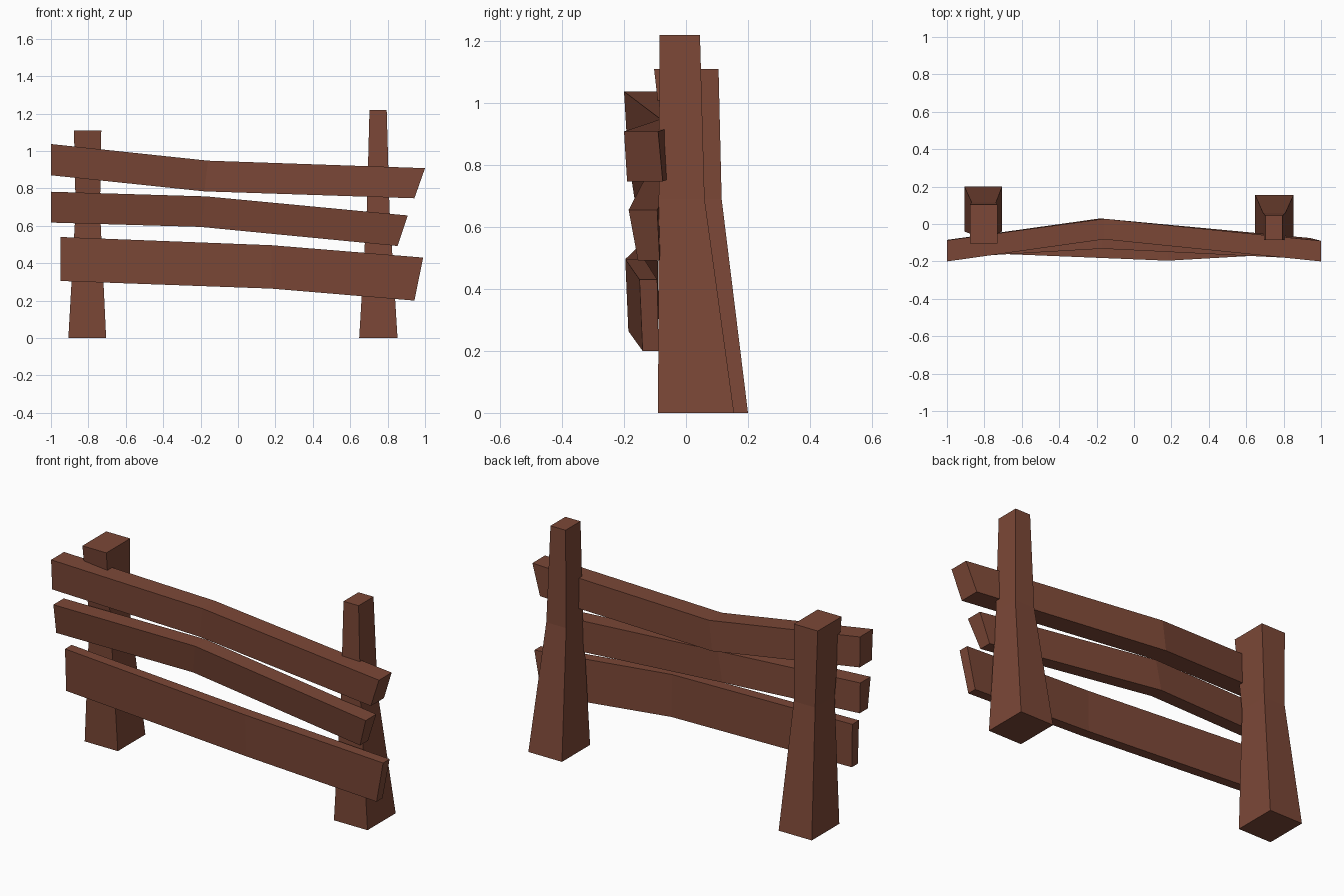
import bpy, bmesh

if "Cube" in bpy.data.objects:
    bpy.data.objects.remove(bpy.data.objects["Cube"])

wood = bpy.data.materials.new("brown wood")
wood.diffuse_color = (0.2, 0.064, 0.038, 1)
wood.use_nodes = True
wood.node_tree.nodes["Principled BSDF"].inputs["Base Color"].default_value = wood.diffuse_color


def loft(name, rings):
    """Skin a chain of four-cornered sections and cap both ends."""
    bm = bmesh.new()
    loops = [[bm.verts.new(p) for p in r] for r in rings]
    for a, b in zip(loops, loops[1:]):
        for i in range(4):
            j = (i + 1) % 4
            bm.faces.new((a[i], a[j], b[j], b[i]))
    bm.faces.new(loops[0][::-1])
    bm.faces.new(loops[-1])
    bmesh.ops.recalc_face_normals(bm, faces=bm.faces)
    me = bpy.data.meshes.new(name)
    bm.to_mesh(me)
    bm.free()
    me.materials.append(wood)
    bpy.context.collection.objects.link(bpy.data.objects.new(name, me))


def post(name, sections):
    # section: height, x range, y range
    loft(name, [[(x0, y0, z), (x1, y0, z), (x1, y1, z), (x0, y1, z)]
                for z, x0, x1, y0, y1 in sections])


def rail(name, sections):
    # section: (x, z, front y, back y) for the bottom edge, then the top edge
    loft(name, [[(bx, bf, bz), (bx, bb, bz), (tx, tb, tz), (tx, tf, tz)]
                for (bx, bz, bf, bb), (tx, tz, tf, tb) in sections])


# Tapered posts
post("left_post", [(0, -0.907, -0.705, -0.04, 0.2),
                   (0.69, -0.868, -0.738, -0.055, 0.115),
                   (1.11, -0.877, -0.731, -0.103, 0.105)])
post("right_post", [(0, 0.648, 0.853, -0.09, 0.155),
                    (0.69, 0.689, 0.81, -0.088, 0.06),
                    (1.22, 0.703, 0.795, -0.085, 0.045)])

# Crooked rails
rail("top_rail", [((-1, 0.87, -0.19, -0.085), (-1, 1.037, -0.2, -0.087)),
                  ((-0.18, 0.784, -0.075, 0.03), (-0.16, 0.948, -0.082, 0.028)),
                  ((0.943, 0.747, -0.19, -0.075), (1, 0.908, -0.2, -0.09))])
rail("middle_rail", [((-1, 0.617, -0.155, -0.085), (-1, 0.782, -0.18, -0.09)),
                     ((-0.2, 0.594, -0.105, -0.03), (-0.17, 0.757, -0.132, -0.035)),
                     ((0.853, 0.492, -0.155, -0.085), (0.908, 0.655, -0.185, -0.093))])
rail("bottom_rail", [((-0.95, 0.305, -0.14, -0.088), (-0.95, 0.54, -0.15, -0.092)),
                     ((0.18, 0.264, -0.186, -0.13), (0.18, 0.496, -0.196, -0.135)),
                     ((0.943, 0.2, -0.14, -0.088), (0.99, 0.43, -0.15, -0.093))])
